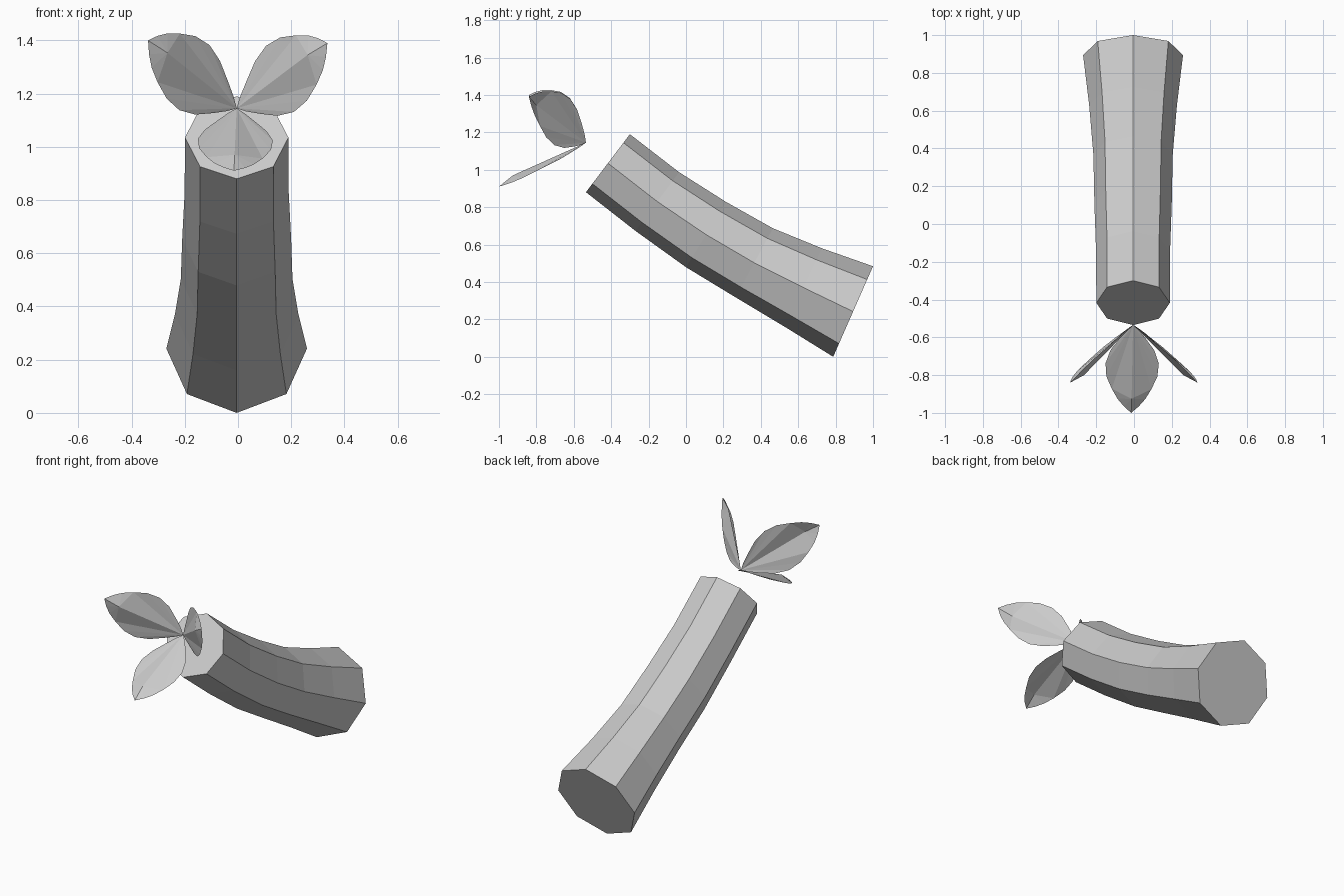
import bpy, math
from mathutils import Vector

if "Cube" in bpy.data.objects:
    bpy.data.objects.remove(bpy.data.objects["Cube"])

X0 = -0.005


def make_object(name, verts, faces):
    mesh = bpy.data.meshes.new(name)
    mesh.from_pydata(verts, [], faces)
    mesh.update()
    obj = bpy.data.objects.new(name, mesh)
    bpy.context.collection.objects.link(obj)
    return obj


# Trunk: bent, tapering octagonal tube; each ring is (lower y,z) and (upper y,z)
rings = [
    ((-0.535, 0.88), (-0.30, 1.19)),
    ((-0.27, 0.673), (-0.037, 0.987)),
    ((0.0, 0.479), (0.214, 0.828)),
    ((0.265, 0.318), (0.465, 0.687)),
    ((0.529, 0.16), (0.727, 0.58)),
    ((0.787, 0.0), (1.0, 0.484)),
]
SIDES = 8
verts, faces = [], []
for low, high in rings:
    low, high = Vector((X0, *low)), Vector((X0, *high))
    centre, up = (low + high) / 2, (high - low) / 2
    side = Vector((up.length, 0, 0))
    for k in range(SIDES):
        a = 2 * math.pi * k / SIDES
        verts.append(centre + up * math.cos(a) + side * math.sin(a))
for r in range(len(rings) - 1):
    for k in range(SIDES):
        n = (k + 1) % SIDES
        b = r * SIDES
        faces.append((b + k, b + n, b + SIDES + n, b + SIDES + k))
faces.append(tuple(reversed(range(SIDES))))
faces.append(tuple(range(len(verts) - SIDES, len(verts))))
make_object("trunk", verts, faces)

# Leaves: ridged blades fanning out of one point around a forward axis
base = Vector((X0, -0.535, 1.145))
axis = Vector((0, -0.949, 0.316))
# Half outline: (fraction of length, half width)
outline = [(0.06, 0.03), (0.16, 0.068), (0.30, 0.116), (0.45, 0.141),
           (0.60, 0.135), (0.74, 0.105), (0.85, 0.074), (0.93, 0.04)]
KINK, RIDGE, DROP = 0.82, 0.02, 0.014


def make_leaf(name, tip):
    along = tip - base
    direction = along.normalized()
    normal = (axis - direction * axis.dot(direction)).normalized()
    across = direction.cross(normal)
    verts = [base, base + along * KINK + normal * RIDGE, tip]
    faces = []
    for s in (1, -1):
        first = len(verts)
        for f, w in outline:
            d = DROP * min(1, w / 0.1)
            verts.append(base + along * f + across * (s * w) - normal * d)
        edge = list(range(first, len(verts)))
        half = [(0, p, q) for p, q in zip(edge[:6], edge[1:6])]
        half.append((0, edge[5], 1))
        half += [(1, p, q) for p, q in zip(edge[5:], edge[6:] + [2])]
        faces += [f if s < 0 else f[::-1] for f in half]
    obj = make_object(name, verts, faces)
    # keep the ridge side facing along the forward axis
    if sum(p.normal.dot(normal) for p in obj.data.polygons) < 0:
        obj.data.flip_normals()


make_leaf("leaf_right", Vector((0.336, -0.84, 1.39)))
make_leaf("leaf_left", Vector((-0.338, -0.84, 1.40)))
make_leaf("leaf_lower", Vector((-0.015, -1.0, 0.91)))
